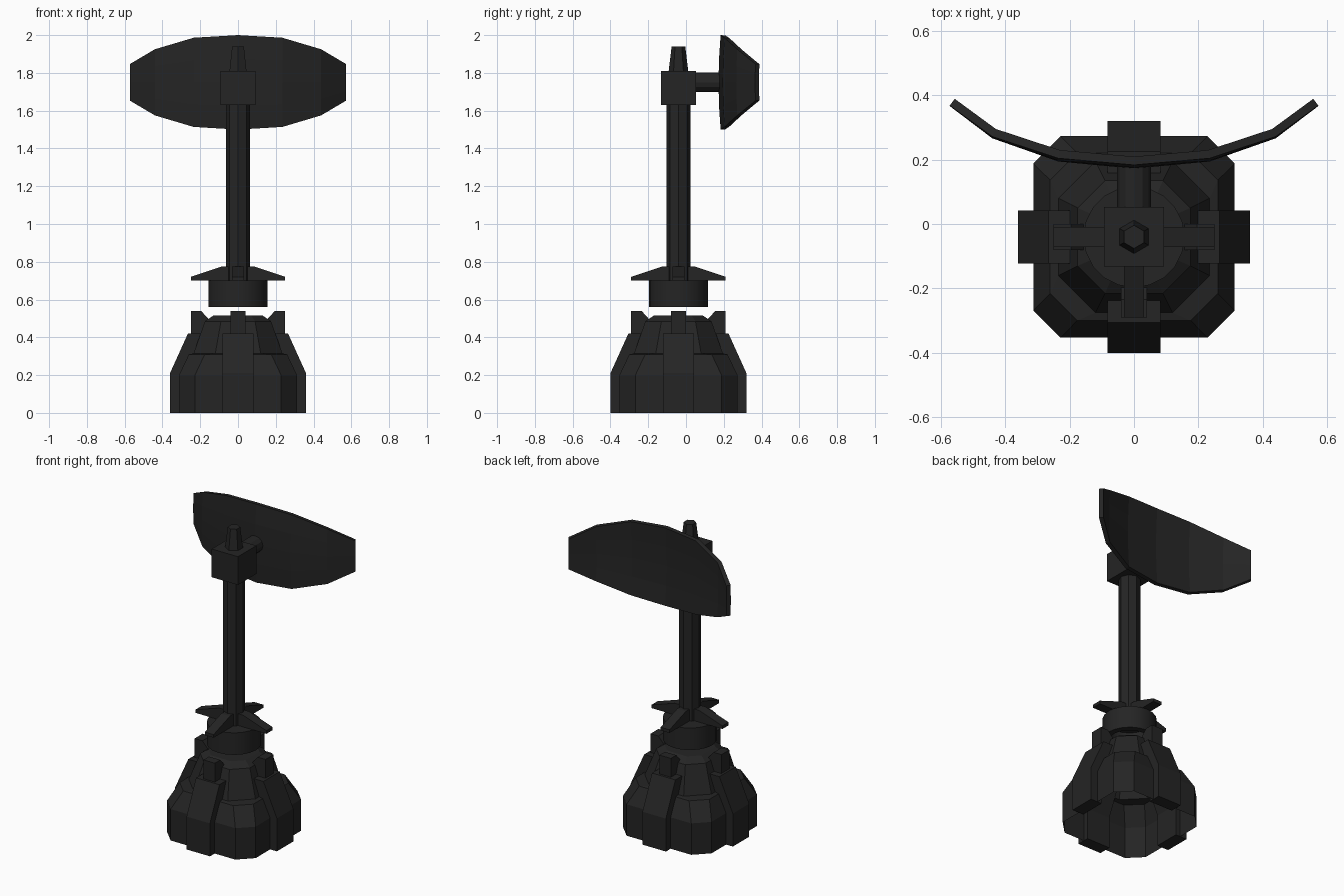
import bpy, bmesh, math
from mathutils import Matrix, Vector

if "Cube" in bpy.data.objects:
    bpy.data.objects.remove(bpy.data.objects["Cube"])

CY = -0.04  # y of the mast axis

mat = bpy.data.materials.new("charcoal black")
mat.diffuse_color = (0.018, 0.018, 0.018, 1)
mat.use_nodes = True
mat.node_tree.nodes["Principled BSDF"].inputs["Base Color"].default_value = mat.diffuse_color


def finish(name, bm, fix=True):
    if fix:
        bmesh.ops.recalc_face_normals(bm, faces=bm.faces)
    me = bpy.data.meshes.new(name)
    bm.to_mesh(me)
    bm.free()
    me.materials.append(mat)
    ob = bpy.data.objects.new(name, me)
    bpy.context.collection.objects.link(ob)
    return ob


def loft(bm, rings, cap_start=True, cap_end=True):
    loops = [[bm.verts.new(p) for p in r] for r in rings]
    n = len(loops[0])
    for a, b in zip(loops, loops[1:]):
        for i in range(n):
            j = (i + 1) % n
            bm.faces.new((a[i], a[j], b[j], b[i]))
    if cap_start:
        bm.faces.new(loops[0][::-1])
    if cap_end:
        bm.faces.new(loops[-1])


def chamfered(h, c, z):
    """Square ring of half size h whose sides end at c."""
    pts = [(h, -c), (h, c), (c, h), (-c, h), (-h, c), (-h, -c), (-c, -h), (c, -h)]
    return [(x, y + CY, z) for x, y in pts]


def circle(r, z, n):
    return [(r * math.sin(2 * math.pi * i / n), CY + r * math.cos(2 * math.pi * i / n), z)
            for i in range(n)]


def turned(name, profile, n, **caps):
    bm = bmesh.new()
    loft(bm, [circle(r, z, n) for r, z in profile], **caps)
    return finish(name, bm)


def four_around(name, profile, width):
    """Extrude a (radius, z) profile sideways and repeat it on four sides."""
    for k, side in enumerate(("front", "right", "back", "left")):
        bm = bmesh.new()
        loft(bm, [[(s * width / 2, -r, z) for r, z in profile] for s in (-1, 1)])
        m = Matrix.Translation((0, CY, 0)) @ Matrix.Rotation(k * math.pi / 2, 4, 'Z')
        bmesh.ops.transform(bm, matrix=m, verts=bm.verts)
        finish(side + "_" + name, bm)


# Hollow base shell with chamfered corners, open underneath
bm = bmesh.new()
loft(bm, [chamfered(0.3125, 0.228, 0), chamfered(0.3125, 0.228, 0.2),
          chamfered(0.26, 0.176, 0.31), chamfered(0.235, 0.12, 0.315),
          chamfered(0.175, 0.09, 0.485), chamfered(0.13, 0.07, 0.515)], cap_start=False)
finish("base_shell", bm)

# Buttresses and clamps around the base
four_around("buttress", [(0.36, 0), (0.36, 0.21), (0.265, 0.42), (0.18, 0.42),
                         (0.28, 0.2), (0.28, 0)], 0.165)
four_around("clamp", [(0.15, 0.40), (0.25, 0.40), (0.25, 0.54), (0.195, 0.54), (0.15, 0.49)], 0.08)

# Collar tube floating above the base, with fins on top
turned("collar", [(0.12, 0.68), (0.12, 0.56), (0.157, 0.56), (0.157, 0.70)], 20)
bpy.context.view_layer.objects.active = bpy.data.objects["collar"]
bpy.data.objects["collar"].select_set(True)
bpy.ops.object.shade_smooth_by_angle(angle=math.radians(30))
four_around("fin", [(0.0, 0.70), (0.25, 0.70), (0.25, 0.72), (0.085, 0.775), (0.0, 0.775)], 0.062)

# Mast, head block and tapered tip
turned("mast", [(0.064, 0.69), (0.064, 1.64)], 8)
bm = bmesh.new()
bmesh.ops.create_cube(bm, size=1, matrix=Matrix.Translation((0, CY, 1.72))
                      @ Matrix.Diagonal((0.185, 0.185, 0.18, 1)))
finish("head_block", bm)
turned("mast_tip", [(0.053, 1.80), (0.036, 1.94)], 6)

# Short arm from the head block to the dish
bm = bmesh.new()
n = 12
loft(bm, [[(0.052 * math.cos(2 * math.pi * i / n), y, 1.75 + 0.052 * math.sin(2 * math.pi * i / n))
           for i in range(n)] for y in (0.04, 0.185)])
finish("dish_arm", bm)

# Curved dish: columns of (x, back y, half height), bowed slightly in z
half = [(0.0, 0.172, 0.25), (0.235, 0.194, 0.236), (0.44, 0.266, 0.175), (0.572, 0.366, 0.097)]
cols = [(-x, y, h) for x, y, h in half[:0:-1]] + half
rows = 4
bm = bmesh.new()
grid = []
for x, y, h in cols:
    ts = [-1 + 2 * j / rows for j in range(rows + 1)]
    grid.append([bm.verts.new((x, y + 0.18 * (t * h) ** 2, 1.75 + t * h)) for t in ts])
for a, b in zip(grid, grid[1:]):
    for j in range(rows):
        bm.faces.new((a[j], b[j], b[j + 1], a[j + 1]))
bm.normal_update()
front = bmesh.ops.duplicate(bm, geom=bm.verts[:] + bm.edges[:] + bm.faces[:])
vmap = front["vert_map"]
src = [v for col in grid for v in col]
edges = [e for e in bm.edges if e.is_boundary and e.verts[0] in set(src)]
for v in src:
    vmap[v].co = v.co - v.normal * 0.026  # back faces -y, front goes to +y
for e in edges:
    a, b = e.verts
    bm.faces.new((a, b, vmap[b], vmap[a]))
finish("dish", bm)
